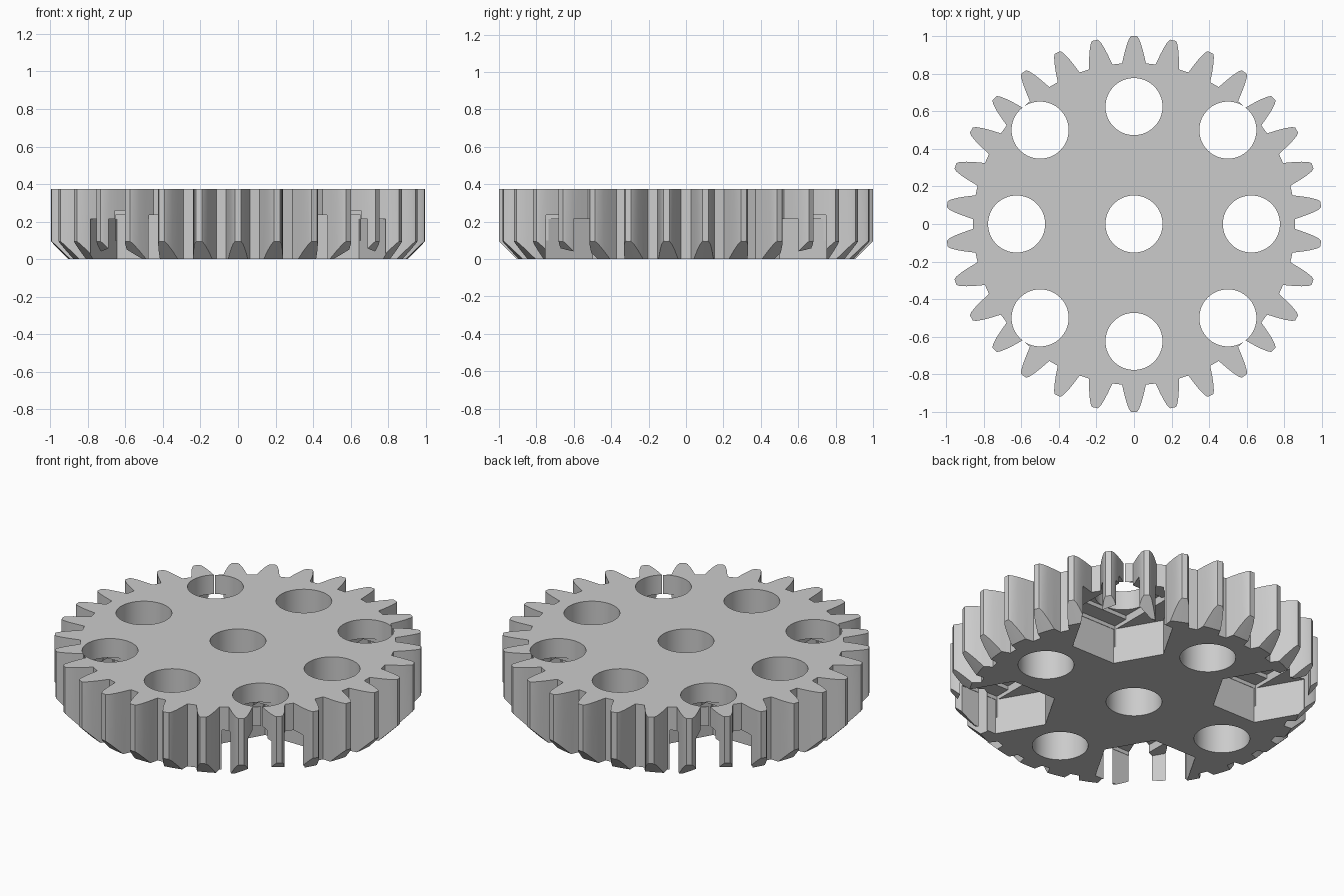
import bpy, bmesh, math
from mathutils import Matrix

cube = bpy.data.objects.get("Cube")
if cube:
    bpy.data.objects.remove(cube, do_unlink=True)

HEIGHT, TEETH, TAU = 0.375, 30, math.tau

grey = bpy.data.materials.new("light_grey")
grey.use_nodes = True
grey.diffuse_color = (0.6, 0.6, 0.6, 1)
grey.node_tree.nodes["Principled BSDF"].inputs["Base Color"].default_value = (0.6, 0.6, 0.6, 1)


def make(name, bm):
    bmesh.ops.recalc_face_normals(bm, faces=bm.faces)
    mesh = bpy.data.meshes.new(name)
    bm.to_mesh(mesh)
    bm.free()
    mesh.materials.append(grey)
    obj = bpy.data.objects.new(name, mesh)
    bpy.context.collection.objects.link(obj)
    return obj


def prism(name, outline, z0, z1):
    """Extrude a closed flat outline from z0 up to z1."""
    bm = bmesh.new()
    low = [bm.verts.new((x, y, z0)) for x, y in outline]
    high = [bm.verts.new((x, y, z1)) for x, y in outline]
    bm.faces.new(low)
    bm.faces.new(high)
    n = len(low)
    for i in range(n):
        j = (i + 1) % n
        bm.faces.new((low[i], low[j], high[j], high[i]))
    return make(name, bm)


def ngon(cx, cy, r, n):
    return [(cx + r * math.cos(TAU * i / n), cy + r * math.sin(TAU * i / n)) for i in range(n)]


def rect(cx, cy, hx, hy):
    return [(cx - hx, cy - hy), (cx + hx, cy - hy), (cx + hx, cy + hy), (cx - hx, cy + hy)]


# Toothed disc: one tooth flank (radius, half width) mirrored and repeated
flank = [(0.855, 0.064), (0.875, 0.059), (0.91, 0.051), (0.95, 0.040), (0.985, 0.027), (1.0, 0.016)]
tooth = [(r, -w) for r, w in flank] + [(r, w) for r, w in reversed(flank)]
outline = []
for k in range(TEETH):
    a = TAU * (k + 0.5) / TEETH
    c, s = math.cos(a), math.sin(a)
    outline += [(r * c - w * s, r * s + w * c) for r, w in tooth]
gear = prism("gear", outline, 0, HEIGHT)


def boolean(cutter, operation="DIFFERENCE"):
    mod = gear.modifiers.new(cutter.name, "BOOLEAN")
    mod.object, mod.operation, mod.solver = cutter, operation, "EXACT"
    cutter.hide_render = True
    cutters.append(cutter)


cutters = []

# Bevel of the lower tooth tips: keep what lies inside a 45 degree cone
bm = bmesh.new()
bmesh.ops.create_cone(bm, cap_ends=True, segments=120, radius1=0.805, radius2=1.405, depth=0.6,
                      matrix=Matrix.Translation((0, 0, 0.2)))
boolean(make("bevel_cone", bm), "INTERSECT")

# Centre hole and four straight holes
for x, y in [(0, 0), (0.625, 0), (-0.625, 0), (0, 0.625), (0, -0.625)]:
    boolean(prism("hole_cutter", ngon(x, y, 0.152, 64), -0.1, 0.5))

# Diagonal holes with a hexagonal pocket and two stepped recesses beneath
for x in (-0.5, 0.5):
    for y in (-0.5, 0.5):
        boolean(prism("hex_pocket_cutter", ngon(x, y, 0.289, 6), -0.1, 0.213))
        boolean(prism("slot_cutter", rect(x, y, 0.153, 0.248), 0.1, 0.236))
        boolean(prism("square_cutter", rect(x, y, 0.154, 0.154), 0.11, 0.26))
        boolean(prism("hole_cutter", ngon(x, y, 0.152, 64), 0.12, 0.5))

# Bake the cuts and drop the cutters
graph = bpy.context.evaluated_depsgraph_get()
baked = bpy.data.meshes.new_from_object(gear.evaluated_get(graph))
gear.modifiers.clear()
gear.data = baked
for cutter in cutters:
    bpy.data.objects.remove(cutter, do_unlink=True)
baked.materials.clear()
baked.materials.append(grey)
for poly in baked.polygons:
    poly.material_index = 0

bpy.ops.object.select_all(action="DESELECT")
gear.select_set(True)
bpy.context.view_layer.objects.active = gear
bpy.ops.object.shade_smooth_by_angle(angle=math.radians(20))
